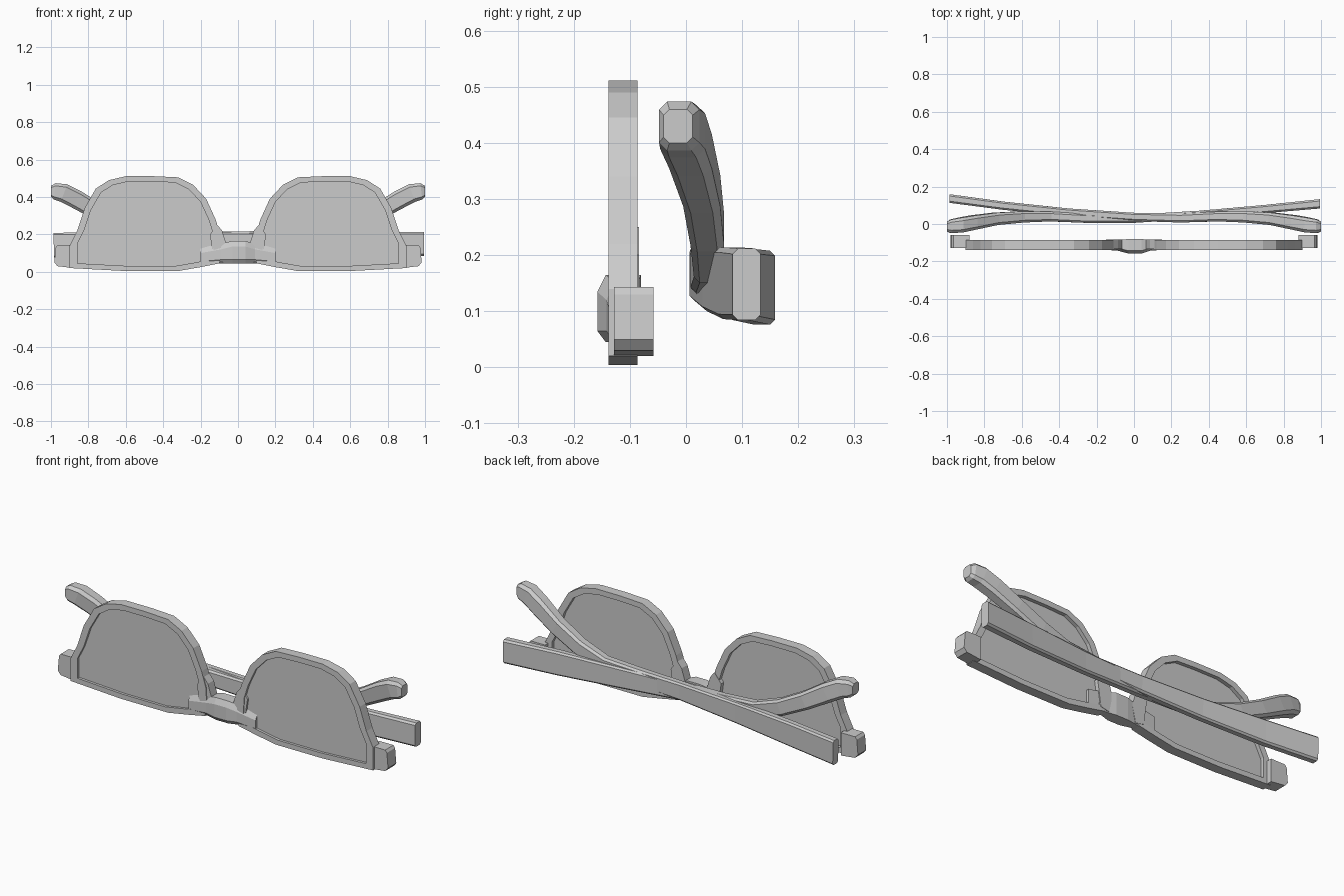
import bpy, bmesh
from mathutils import Vector

if "Cube" in bpy.data.objects:
    bpy.data.objects.remove(bpy.data.objects["Cube"])


def finish(name, bm):
    bmesh.ops.recalc_face_normals(bm, faces=bm.faces)
    me = bpy.data.meshes.new(name)
    bm.to_mesh(me)
    bm.free()
    ob = bpy.data.objects.new(name, me)
    bpy.context.collection.objects.link(ob)
    return ob


def prism(name, pts, y0, y1):
    """Solid plate from an x-z outline."""
    bm = bmesh.new()
    f = [bm.verts.new((x, y0, z)) for x, z in pts]
    b = [bm.verts.new((x, y1, z)) for x, z in pts]
    bm.faces.new(f)
    bm.faces.new(b[::-1])
    n = len(pts)
    for i in range(n):
        j = (i + 1) % n
        bm.faces.new((f[i], b[i], b[j], f[j]))
    return finish(name, bm)


def ring(name, outer, inner, y0, y1):
    """Frame between two matching x-z outlines."""
    bm = bmesh.new()
    loops = [[bm.verts.new((x, y, z)) for x, z in pts]
             for pts, y in ((outer, y0), (outer, y1), (inner, y1), (inner, y0))]
    n = len(outer)
    for k in range(4):
        a, b = loops[k], loops[(k + 1) % 4]
        for i in range(n):
            j = (i + 1) % n
            bm.faces.new((a[i], a[j], b[j], b[i]))
    return finish(name, bm)


def loft(name, sections):
    """Skin a list of equal-length vertex rings and cap both ends."""
    bm = bmesh.new()
    rings = [[bm.verts.new(p) for p in s] for s in sections]
    n = len(rings[0])
    for a, b in zip(rings, rings[1:]):
        for i in range(n):
            j = (i + 1) % n
            bm.faces.new((a[i], a[j], b[j], b[i]))
    bm.faces.new(rings[0])
    bm.faces.new(rings[-1][::-1])
    return finish(name, bm)


def arm(name, side, path):
    """Temple arm: chamfered bar along (x, y, z, half height, half thickness)."""
    pts = [Vector((p[0], 0, p[2])) for p in path]
    secs = []
    for i, (x, y, z, h, t) in enumerate(path):
        d = (pts[min(i + 1, len(pts) - 1)] - pts[max(i - 1, 0)]).normalized()
        up = Vector((d.z, 0, -d.x))
        c = 0.4 * t
        prof = [(-t, -h + c), (-t + c, -h), (t - c, -h), (t, -h + c),
                (t, h - c), (t - c, h), (-t + c, h), (-t, h - c)]
        sec = []
        for a, b in prof:
            q = Vector((x, y + a, z)) + up * b
            sec.append((q.x * side, q.y, q.z))
        secs.append(sec)
    return loft(name, secs)


# Lens outline for the +x side
outline = [(0.09, 0.12), (0.095, 0.2), (0.12, 0.28), (0.17, 0.39), (0.24, 0.465),
           (0.32, 0.505), (0.45, 0.511), (0.60, 0.511), (0.69, 0.49), (0.76, 0.445),
           (0.82, 0.34), (0.86, 0.22), (0.90, 0.14), (0.90, 0.02), (0.6, 0.004),
           (0.32, 0.004), (0.20, 0.025), (0.10, 0.045)]
cx, cz = 0.48, 0.25
inner = [(cx + (x - cx) * 0.90, cz + (z - cz) * 0.89) for x, z in outline]
lens = [(cx + (x - cx) * 0.91, cz + (z - cz) * 0.90) for x, z in outline]
corner = [(0.88, 0.02), (0.965, 0.03), (0.982, 0.05), (0.975, 0.13),
          (0.965, 0.143), (0.88, 0.143)]
pad = [(0.06, 0.14), (0.085, 0.22), (0.11, 0.25), (0.15, 0.20), (0.13, 0.06), (0.08, 0.05)]

# Front: rims, lenses, hinge corners and nose pads on both sides
for s, label in ((-1, "left"), (1, "right")):
    def flip(pts):
        return [(s * x, z) for x, z in pts]
    ring(label + "_rim", flip(outline), flip(inner), -0.138, -0.086)
    prism(label + "_lens", flip(lens), -0.124, -0.106)
    prism(label + "_hinge_corner", flip(corner), -0.128, -0.058)
    prism(label + "_nose_pad", flip(pad), -0.134, -0.084)

# Bridge bulging forward
bridge = []
for x, y0, y1, z0, z1 in ((-0.2, -0.136, -0.09, 0.035, 0.13), (-0.09, -0.142, -0.088, 0.045, 0.15),
                          (-0.03, -0.158, -0.08, 0.045, 0.165), (0.04, -0.158, -0.08, 0.045, 0.165),
                          (0.09, -0.142, -0.088, 0.045, 0.15), (0.2, -0.136, -0.09, 0.035, 0.13)):
    bridge.append([(x, y0, z0 + 0.02), (x, y0 + 0.015, z0), (x, y1, z0),
                   (x, y1, z1), (x, y0 + 0.015, z1), (x, y0, z1 - 0.03)])
loft("bridge", bridge)

# Folded temple arms, crossing behind the lenses
bend = [(-0.45, 0.040, 0.192, 0.042, 0.026), (-0.60, 0.038, 0.245, 0.042, 0.030),
        (-0.74, 0.028, 0.315, 0.045, 0.033), (-0.86, 0.008, 0.385, 0.050, 0.038),
        (-0.93, -0.006, 0.421, 0.050, 0.040), (-0.98, -0.012, 0.430, 0.044, 0.036),
        (-1.00, -0.014, 0.430, 0.030, 0.026)]
arm("right_arm", 1, [(0.995, 0.108, 0.148, 0.064, 0.025), (0.70, 0.080, 0.150, 0.064, 0.022),
                     (0.35, 0.050, 0.155, 0.055, 0.021), (0.0, 0.028, 0.165, 0.046, 0.022),
                     (-0.25, 0.030, 0.172, 0.043, 0.024)] + bend)
arm("left_arm", -1, [(0.985, 0.136, 0.142, 0.066, 0.023), (0.70, 0.098, 0.148, 0.064, 0.022),
                     (0.35, 0.062, 0.158, 0.055, 0.021), (0.0, 0.038, 0.170, 0.046, 0.022),
                     (-0.25, 0.032, 0.176, 0.043, 0.024)] + bend)
